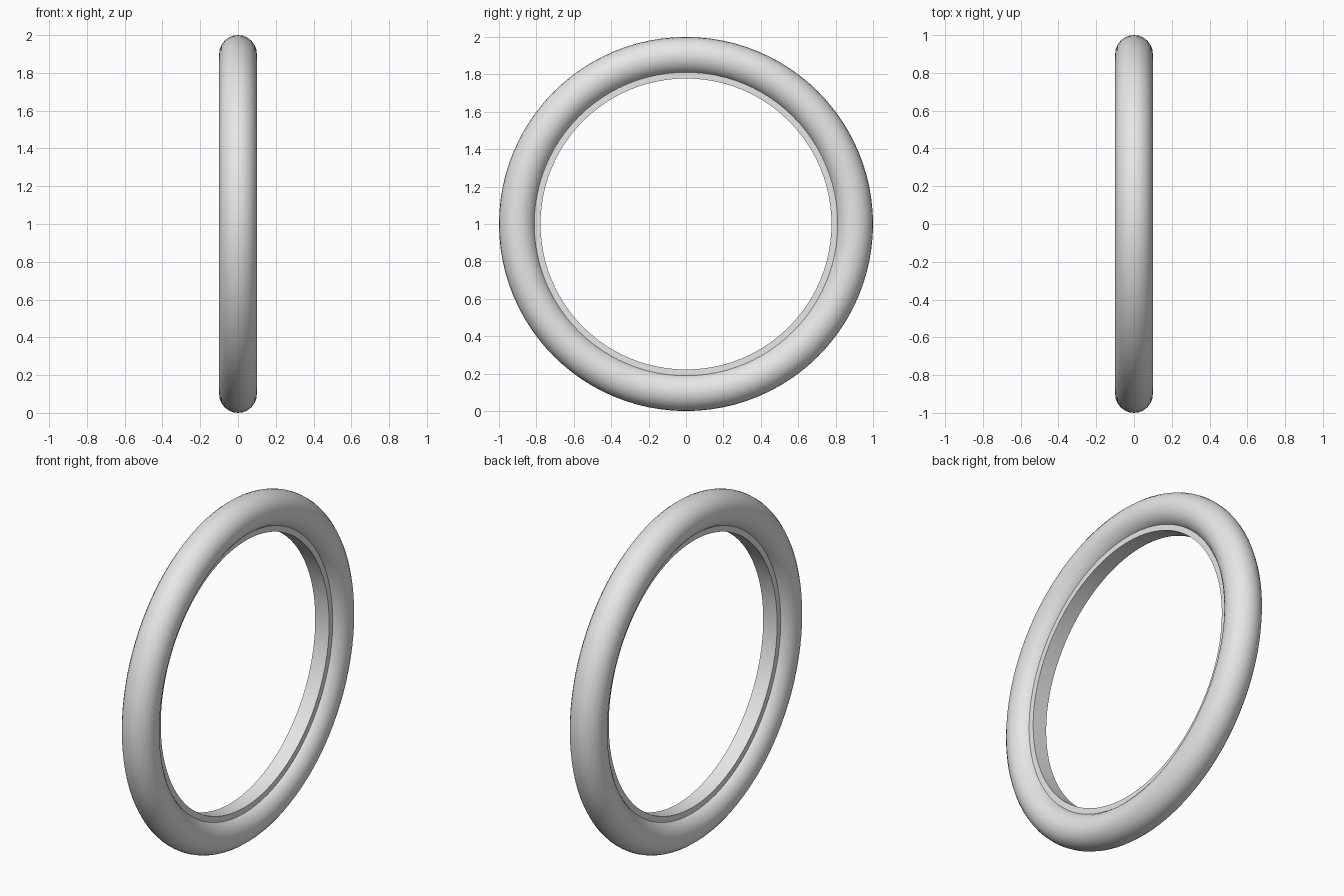
import bpy, bmesh, math

if "Cube" in bpy.data.objects:
    bpy.data.objects.remove(bpy.data.objects["Cube"])

grey = bpy.data.materials.new("light grey")
grey.diffuse_color = (0.8, 0.8, 0.8, 1)
grey.use_nodes = True
grey.node_tree.nodes["Principled BSDF"].inputs["Base Color"].default_value = grey.diffuse_color


def ring(name, profile, steps, angle):
    """Sweep a closed (x, radius) profile around the x axis at z = 1."""
    bm = bmesh.new()
    loops = []
    for i in range(steps):
        a = 2 * math.pi * i / steps
        loops.append([bm.verts.new((x, r * math.cos(a), 1 + r * math.sin(a)))
                      for x, r in profile])
    n = len(profile)
    for i in range(steps):
        p, q = loops[i], loops[(i + 1) % steps]
        for j in range(n):
            k = (j + 1) % n
            bm.faces.new((p[j], p[k], q[k], q[j]))
    bmesh.ops.recalc_face_normals(bm, faces=bm.faces)
    mesh = bpy.data.meshes.new(name)
    bm.to_mesh(mesh)
    bm.free()
    mesh.materials.append(grey)
    ob = bpy.data.objects.new(name, mesh)
    bpy.context.collection.objects.link(ob)
    bpy.ops.object.select_all(action='DESELECT')
    ob.select_set(True)
    bpy.context.view_layer.objects.active = ob
    bpy.ops.object.shade_smooth_by_angle(angle=math.radians(angle))


# Round tyre
tyre = [(0.1 * math.cos(2 * math.pi * j / 24), 0.9 + 0.1 * math.sin(2 * math.pi * j / 24))
        for j in range(24)]
ring("tyre", tyre, 96, 40)

# Flat-sided rim band set into the inside of the tyre
ring("rim", [(-0.045, 0.778), (0.045, 0.778), (0.045, 0.83), (-0.045, 0.83)], 96, 30)
